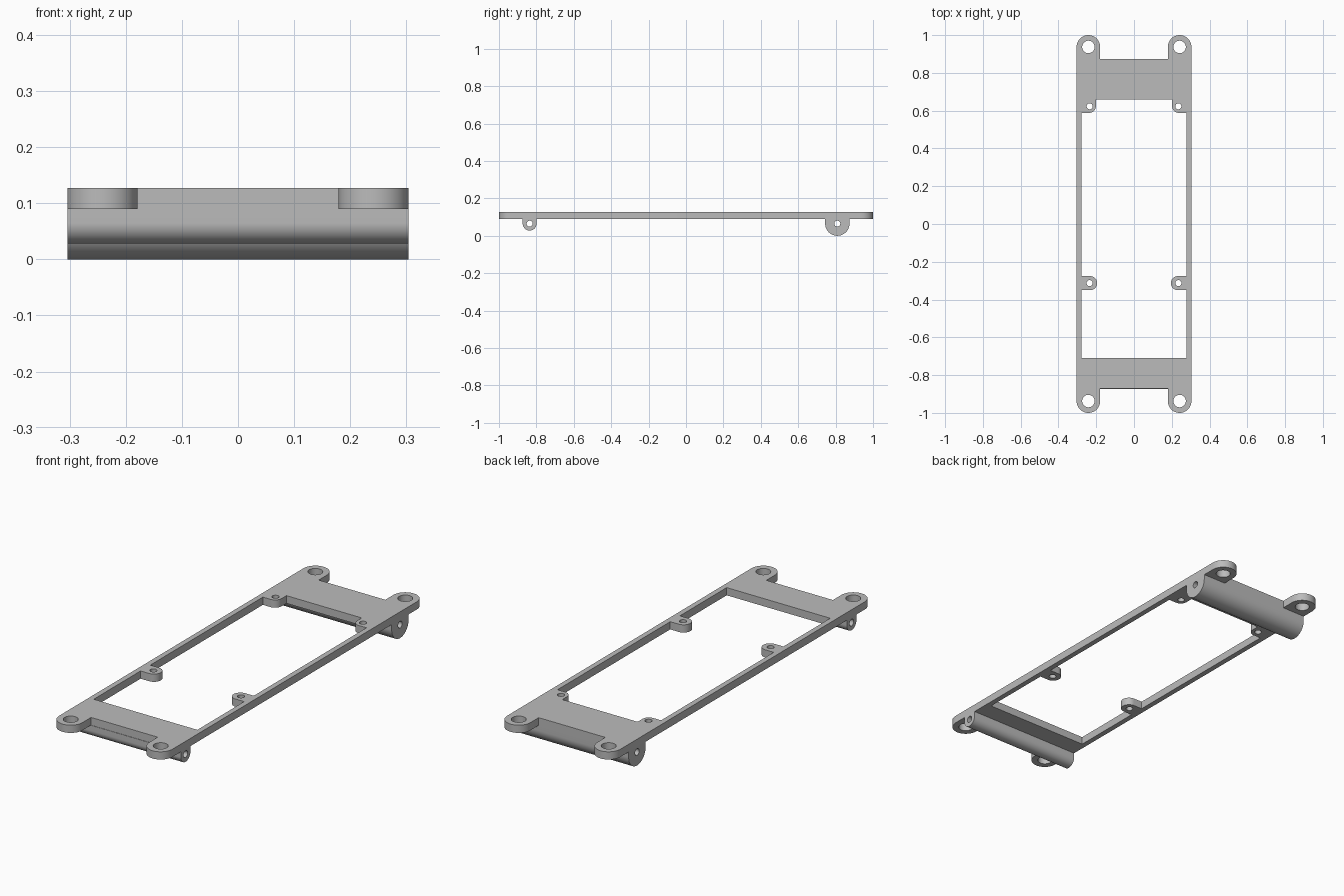
import bpy, bmesh
from math import cos, sin, radians
from mathutils import Vector

cube = bpy.data.objects.get("Cube")
if cube:
    bpy.data.objects.remove(cube)

HALF_W = 0.304           # half width of the frame
PLATE_Z, TOP_Z = 0.09, 0.1275
LUG_R = 0.0625
LUG_X, LUG_Y = HALF_W - LUG_R, 1 - LUG_R

grey = bpy.data.materials.new("plain_grey")
grey.use_nodes = True
colour = (0.5, 0.5, 0.5, 1)
grey.diffuse_color = colour
grey.node_tree.nodes["Principled BSDF"].inputs["Base Color"].default_value = colour


def arc(cx, cy, r, start, end, steps=20):
    angles = [radians(start + (end - start) * i / steps) for i in range(steps + 1)]
    return [(cx + r * cos(a), cy + r * sin(a)) for a in angles]


def circle(cx, cy, r, steps=40):
    return arc(cx, cy, r, 0, 360, steps)[:-1]


def mirrored(half):
    return half + [(-x, y) for x, y in reversed(half)]


def solid(name, loops, place, depth):
    """Fill an outline with holes and extrude it along depth."""
    bm = bmesh.new()
    edges = []
    for loop in loops:
        verts = [bm.verts.new(place(u, v)) for u, v in loop]
        edges += [bm.edges.new((a, b)) for a, b in zip(verts, verts[1:] + verts[:1])]
    bmesh.ops.triangle_fill(bm, edges=edges, use_beauty=True)
    result = bmesh.ops.extrude_face_region(bm, geom=bm.faces[:], use_keep_orig=True)
    moved = [g for g in result["geom"] if isinstance(g, bmesh.types.BMVert)]
    bmesh.ops.translate(bm, verts=moved, vec=Vector(depth))
    bmesh.ops.recalc_face_normals(bm, faces=bm.faces[:])
    mesh = bpy.data.meshes.new(name)
    bm.to_mesh(mesh)
    bm.free()
    mesh.materials.append(grey)
    obj = bpy.data.objects.new(name, mesh)
    bpy.context.collection.objects.link(obj)
    bpy.ops.object.select_all(action="DESELECT")
    obj.select_set(True)
    bpy.context.view_layer.objects.active = obj
    bpy.ops.object.shade_smooth_by_angle(angle=radians(30))
    return obj


# Frame plate: outer edge with four rounded lugs
outer = mirrored(
    [(LUG_X - LUG_R, -0.871)]
    + arc(LUG_X, -LUG_Y, LUG_R, 180, 360)
    + arc(LUG_X, LUG_Y, LUG_R, 0, 180)
    + [(LUG_X - LUG_R, 0.874)])

# Window with small screw tabs
window = mirrored(
    [(0.278, -0.709), (0.278, -0.35)]
    + arc(0.232, -0.313, 0.037, 270, 90)
    + [(0.278, -0.276), (0.278, 0.588)]
    + arc(0.237, 0.623, 0.035, 270, 180, 10)
    + [(0.202, 0.66)])

# Screw holes
holes = []
for side in (-1, 1):
    for y in (-LUG_Y, LUG_Y):
        holes.append(circle(side * LUG_X, y, 0.033))
    for y in (-0.313, 0.623):
        holes.append(circle(side * 0.235, y, 0.016, 24))

solid("frame_plate", [outer, window] + holes,
      lambda u, v: (u, v, PLATE_Z), (0, 0, TOP_Z - PLATE_Z))

# Hinge barrels under each end of the plate
for name, y, r in (("front_hinge_barrel", -0.836, 0.037),
                   ("back_hinge_barrel", 0.809, 0.065)):
    z = 0.065
    profile = [(y - r, PLATE_Z)] + arc(y, z, r, 180, 360, 32) + [(y + r, PLATE_Z)]
    solid(name, [profile, circle(y, z, 0.016, 24)],
          lambda u, v: (-HALF_W, u, v), (2 * HALF_W, 0, 0))
